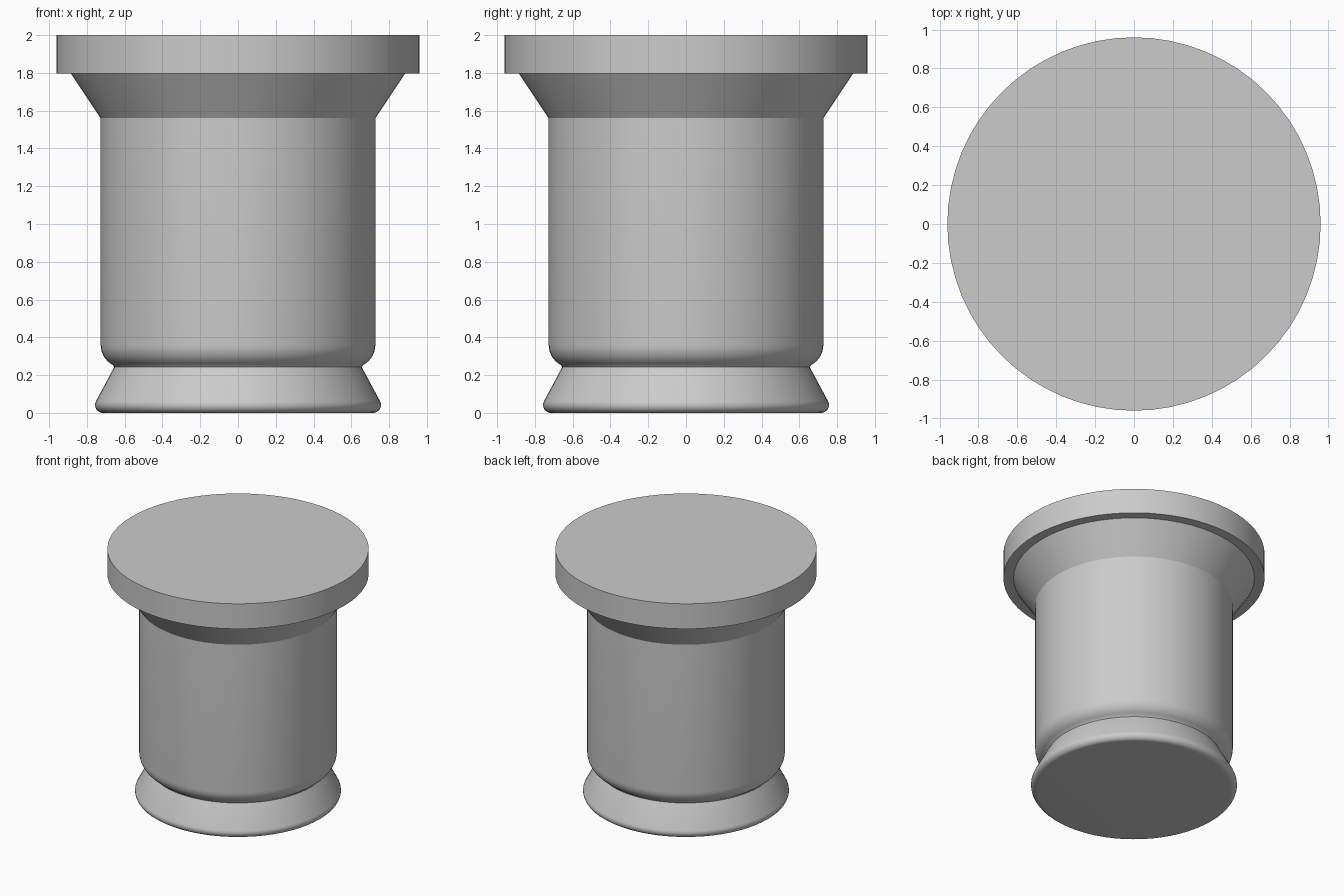
import bpy, bmesh, math

if "Cube" in bpy.data.objects:
    bpy.data.objects.remove(bpy.data.objects["Cube"])

SIDES = 64

grey = bpy.data.materials.new("plain grey")
grey.diffuse_color = (0.6, 0.6, 0.6, 1)
grey.use_nodes = True
grey.node_tree.nodes["Principled BSDF"].inputs["Base Color"].default_value = grey.diffuse_color


def arc(cr, cz, radius, a0, a1, steps):
    """Profile points (r, z) on an arc, angles in degrees."""
    return [(cr + radius * math.cos(math.radians(a0 + (a1 - a0) * i / steps)),
             cz + radius * math.sin(math.radians(a0 + (a1 - a0) * i / steps)))
            for i in range(steps + 1)]


def lathe(name, profile, cap_bottom=False, cap_top=False):
    """Revolve an upward (r, z) profile around the z axis."""
    bm = bmesh.new()
    rings = []
    for r, z in profile:
        rings.append([bm.verts.new((r * math.cos(2 * math.pi * i / SIDES),
                                    r * math.sin(2 * math.pi * i / SIDES), z))
                      for i in range(SIDES)])
    for low, high in zip(rings, rings[1:]):
        for i in range(SIDES):
            j = (i + 1) % SIDES
            bm.faces.new((low[i], low[j], high[j], high[i]))
    if cap_bottom:
        bm.faces.new(rings[0][::-1])
    if cap_top:
        bm.faces.new(rings[-1])
    mesh = bpy.data.meshes.new(name)
    bm.to_mesh(mesh)
    bm.free()
    mesh.materials.append(grey)
    ob = bpy.data.objects.new(name, mesh)
    bpy.context.collection.objects.link(ob)
    bpy.ops.object.select_all(action='DESELECT')
    ob.select_set(True)
    bpy.context.view_layer.objects.active = ob
    bpy.ops.object.shade_smooth_by_angle(angle=math.radians(30))
    return ob


# Flared foot with a rounded lower edge
lathe("foot", [(0.71, 0)] + arc(0.715, 0.042, 0.042, -80, 28, 6)
      + [(0.655, 0.243)], cap_bottom=True)

# Straight body with a rounded lower shoulder
lathe("body", [(0.655, 0.243)] + arc(0.607, 0.36, 0.12, -62, 0, 7)
      + [(0.727, 1.56)])

# Cone under the rim
lathe("collar", [(0.727, 1.56), (0.885, 1.797)])

# Thick flat disc on top, with its underside ledge
lathe("rim", [(0.885, 1.797), (0.96, 1.797), (0.96, 2.0)], cap_top=True)
